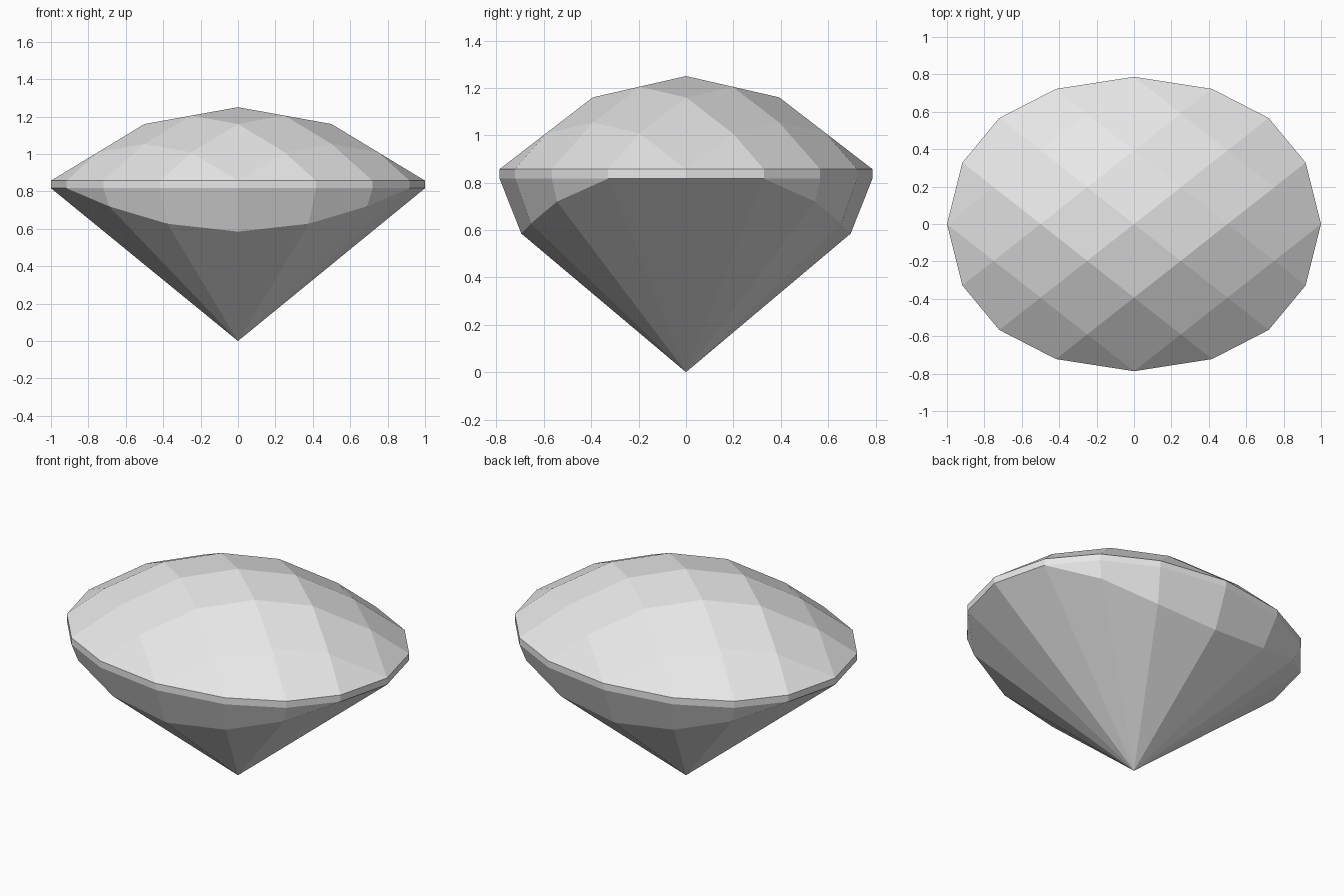
import bpy, bmesh

cube = bpy.data.objects.get("Cube")
if cube:
    bpy.data.objects.remove(cube, do_unlink=True)

HALF_DEPTH = 0.787
RIM_TOP, RIM_LOW = 0.857, 0.817
DROP = {0: 0.0, 1: 0.045, 2: 0.1965}   # crown fall at each grid step

# Colour
grey = bpy.data.materials.new("pale grey")
grey.use_nodes = True
colour = (0.8, 0.8, 0.8, 1)
grey.diffuse_color = colour
grey.node_tree.nodes["Principled BSDF"].inputs["Base Color"].default_value = colour

bm = bmesh.new()


def diagonal(u, v, z):
    """Point on the diamond-wise facet grid."""
    return bm.verts.new(((u - v) / 4, (u + v) / 4 * HALF_DEPTH, z))


# Crown: domed grid of diamond facets
steps = range(-2, 3)
grid = {(u, v): diagonal(u, v, 1.25 - DROP[abs(u)] - DROP[abs(v)])
        for u in steps for v in steps}
for u in steps[:-1]:
    for v in steps[:-1]:
        bm.faces.new([grid[u, v], grid[u + 1, v], grid[u + 1, v + 1], grid[u, v + 1]])

# Crown edge: strips from the four grid sides out to the rim
REACH = {0: 2.88, 1: 2.67}
rim = []
for side in range(4):
    inner, outer = [], []
    for t in steps:
        u, v = 2, t
        far = REACH.get(abs(t), 2)
        uo, vo = far, t
        for _ in range(side):            # quarter turns around the grid
            u, v, uo, vo = -v, u, -vo, uo
        inner.append(grid[u, v])
        outer.append(grid[u, v] if abs(t) == 2 else diagonal(uo, vo, RIM_TOP))
    for i in range(4):
        quad = [inner[i], outer[i], outer[i + 1], inner[i + 1]]
        bm.faces.new(list(dict.fromkeys(quad)))
    rim += outer[:-1]

# Girdle band, lower front and back facets, and the pointed base
PAVILION = {4: (0.0, 0.695, 0.585), 3: (0.378, 0.655, 0.627), 2: (0.69, 0.545, 0.72)}
tip = bm.verts.new((0, 0, 0))
low, base = [], []
for i, top in enumerate(rim):
    x, y, _ = top.co
    low.append(bm.verts.new((x, y, RIM_LOW)))
    k = i % 8
    point = PAVILION.get(min(k, 8 - k))  # steps away from the side corners
    if point:
        px, py, pz = point
        base.append(bm.verts.new((px if x > 0 else -px, py if y > 0 else -py, pz)))
    else:
        base.append(low[-1])
for i in range(len(rim)):
    j = (i + 1) % len(rim)
    bm.faces.new([rim[i], low[i], low[j], rim[j]])
    facet = list(dict.fromkeys([low[i], base[i], base[j], low[j]]))
    if len(facet) > 2:
        bm.faces.new(facet)
    bm.faces.new([base[i], tip, base[j]])

bmesh.ops.recalc_face_normals(bm, faces=bm.faces)
mesh = bpy.data.meshes.new("cut_gem")
bm.to_mesh(mesh)
bm.free()
mesh.materials.append(grey)
gem = bpy.data.objects.new("cut_gem", mesh)
bpy.context.scene.collection.objects.link(gem)
